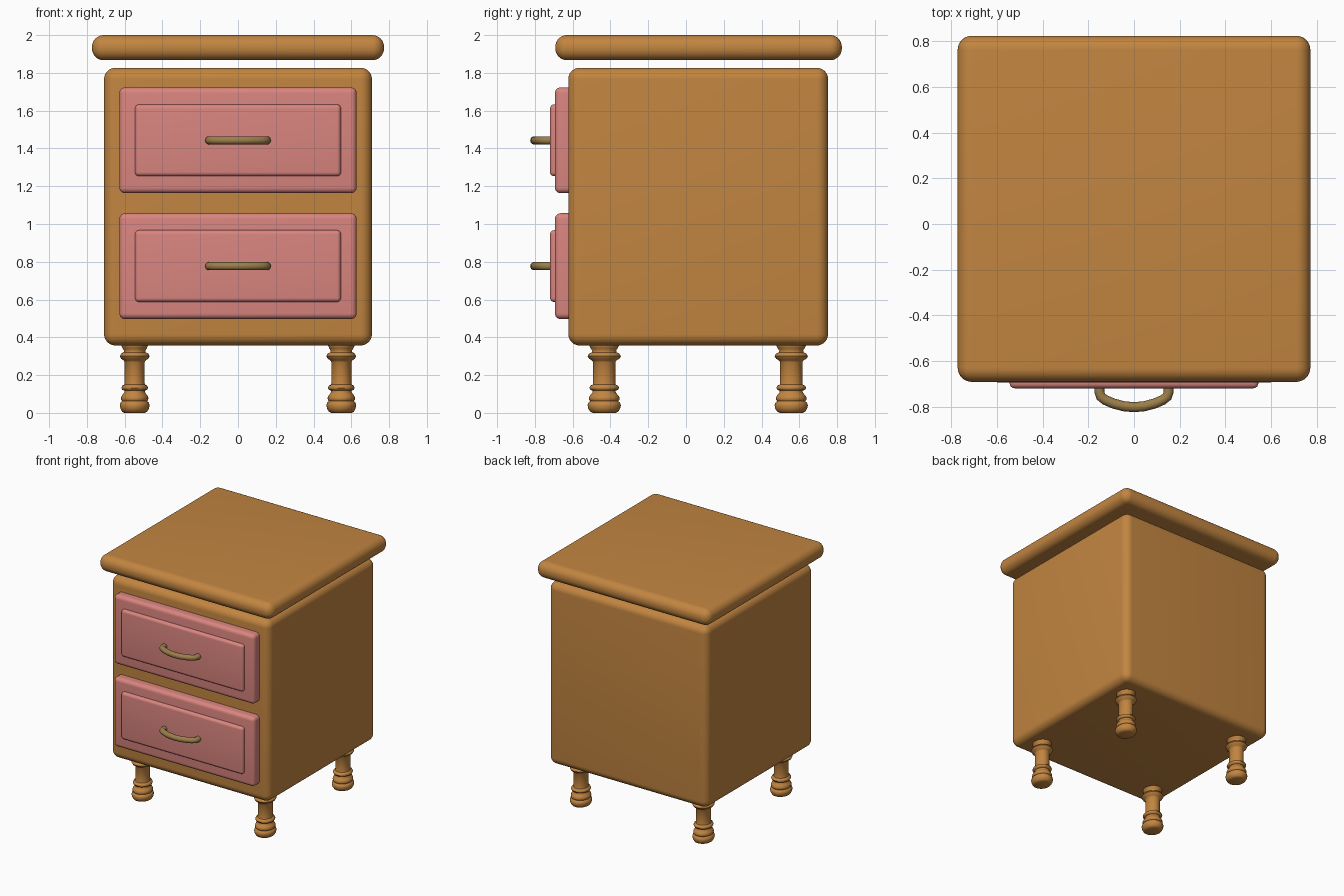
import bpy, bmesh, math
from mathutils import Vector

if "Cube" in bpy.data.objects:
    bpy.data.objects.remove(bpy.data.objects["Cube"])


def material(name, rgb):
    m = bpy.data.materials.new(name)
    m.diffuse_color = (*rgb, 1)
    m.use_nodes = True
    m.node_tree.nodes["Principled BSDF"].inputs["Base Color"].default_value = m.diffuse_color
    return m


WOOD = material("warm wood", (0.54, 0.235, 0.052))
PINK = material("rose paint", (0.70, 0.235, 0.212))
BRASS = material("dull brass", (0.33, 0.21, 0.068))


def finish(name, bm, mat, angle=40):
    me = bpy.data.meshes.new(name)
    bmesh.ops.recalc_face_normals(bm, faces=bm.faces)
    bm.to_mesh(me)
    bm.free()
    ob = bpy.data.objects.new(name, me)
    bpy.context.collection.objects.link(ob)
    me.materials.append(mat)
    bpy.ops.object.select_all(action='DESELECT')
    ob.select_set(True)
    bpy.context.view_layer.objects.active = ob
    bpy.ops.object.shade_smooth_by_angle(angle=math.radians(angle))
    return ob


def rounded_box(name, lo, hi, radius, mat, segments=6):
    lo, hi = Vector(lo), Vector(hi)
    bm = bmesh.new()
    bmesh.ops.create_cube(bm, size=1)
    for v in bm.verts:
        v.co = Vector(((lo + hi)[i] / 2 + v.co[i] * (hi - lo)[i] for i in range(3)))
    bmesh.ops.bevel(bm, geom=bm.edges[:], offset=radius, segments=segments,
                    profile=0.5, affect='EDGES')
    return finish(name, bm, mat)


def turned_leg(name, x, y, profile, sides=32):
    # spin the profile, slightly wider front to back
    bm = bmesh.new()
    rings = []
    for r, z in profile:
        rings.append([bm.verts.new((x + 0.94 * r * math.cos(a), y + 1.05 * r * math.sin(a), z))
                      for a in (2 * math.pi * i / sides for i in range(sides))])
    for a, b in zip(rings, rings[1:]):
        for i in range(sides):
            j = (i + 1) % sides
            bm.faces.new((a[i], a[j], b[j], b[i]))
    bm.faces.new(rings[0])
    bm.faces.new(rings[-1])
    return finish(name, bm, mat=WOOD, angle=50)


def handle(name, z):
    # bowed pull: two short posts and a shallow arc
    pts = [(-0.15, -0.70), (-0.152, -0.735), (-0.145, -0.757), (-0.125, -0.772)]
    pts += [(x, -0.803 + 2.0 * x * x) for x in (-0.09, -0.045)]
    pts = pts + [(0, -0.803)] + [(-x, y) for x, y in reversed(pts)]
    bm = bmesh.new()
    path = [Vector((x, y, z)) for x, y in pts]
    up, sides, rings = Vector((0, 0, 1)), 14, []
    for i, p in enumerate(path):
        t = (path[min(i + 1, len(path) - 1)] - path[max(i - 1, 0)]).normalized()
        n = t.cross(up)
        rings.append([bm.verts.new(p + 0.022 * (math.cos(a) * n + math.sin(a) * up))
                      for a in (2 * math.pi * k / sides for k in range(sides))])
    for a, b in zip(rings, rings[1:]):
        for k in range(sides):
            j = (k + 1) % sides
            bm.faces.new((a[k], a[j], b[j], b[k]))
    bm.faces.new(rings[0])
    bm.faces.new(rings[-1])
    return finish(name, bm, BRASS, 60)


# Table top and cabinet body, with the small gap between them
rounded_box("table_top", (-0.773, -0.692, 1.867), (0.773, 0.825, 2.0), 0.062, WOOD, 8)
rounded_box("cabinet_body", (-0.709, -0.623, 0.357), (0.709, 0.752, 1.827), 0.06, WOOD, 8)

# Drawers: front, raised panel, handle
for label, zc in (("lower", 0.777), ("upper", 1.443)):
    rounded_box(label + "_drawer_front", (-0.628, -0.694, zc - 0.28),
                (0.628, -0.56, zc + 0.28), 0.03, PINK)
    rounded_box(label + "_drawer_panel", (-0.545, -0.72, zc - 0.19),
                (0.545, -0.64, zc + 0.19), 0.022, PINK)
    handle(label + "_drawer_handle", zc)

# Turned legs (radius, height)
PROFILE = [(0.058, 0.0), (0.070, 0.006), (0.080, 0.022), (0.084, 0.040), (0.080, 0.054),
           (0.070, 0.062), (0.076, 0.068), (0.077, 0.080), (0.072, 0.092), (0.066, 0.098),
           (0.058, 0.110), (0.058, 0.118), (0.070, 0.122), (0.075, 0.133), (0.070, 0.144),
           (0.058, 0.150), (0.056, 0.160), (0.056, 0.268), (0.062, 0.278), (0.076, 0.286),
           (0.084, 0.300), (0.076, 0.314), (0.062, 0.321), (0.060, 0.330), (0.068, 0.342),
           (0.074, 0.355), (0.074, 0.39)]
for side, x in (("left", -0.547), ("right", 0.547)):
    for end, y in (("front", -0.433), ("back", 0.557)):
        turned_leg(f"{end}_{side}_leg", x, y, PROFILE)
